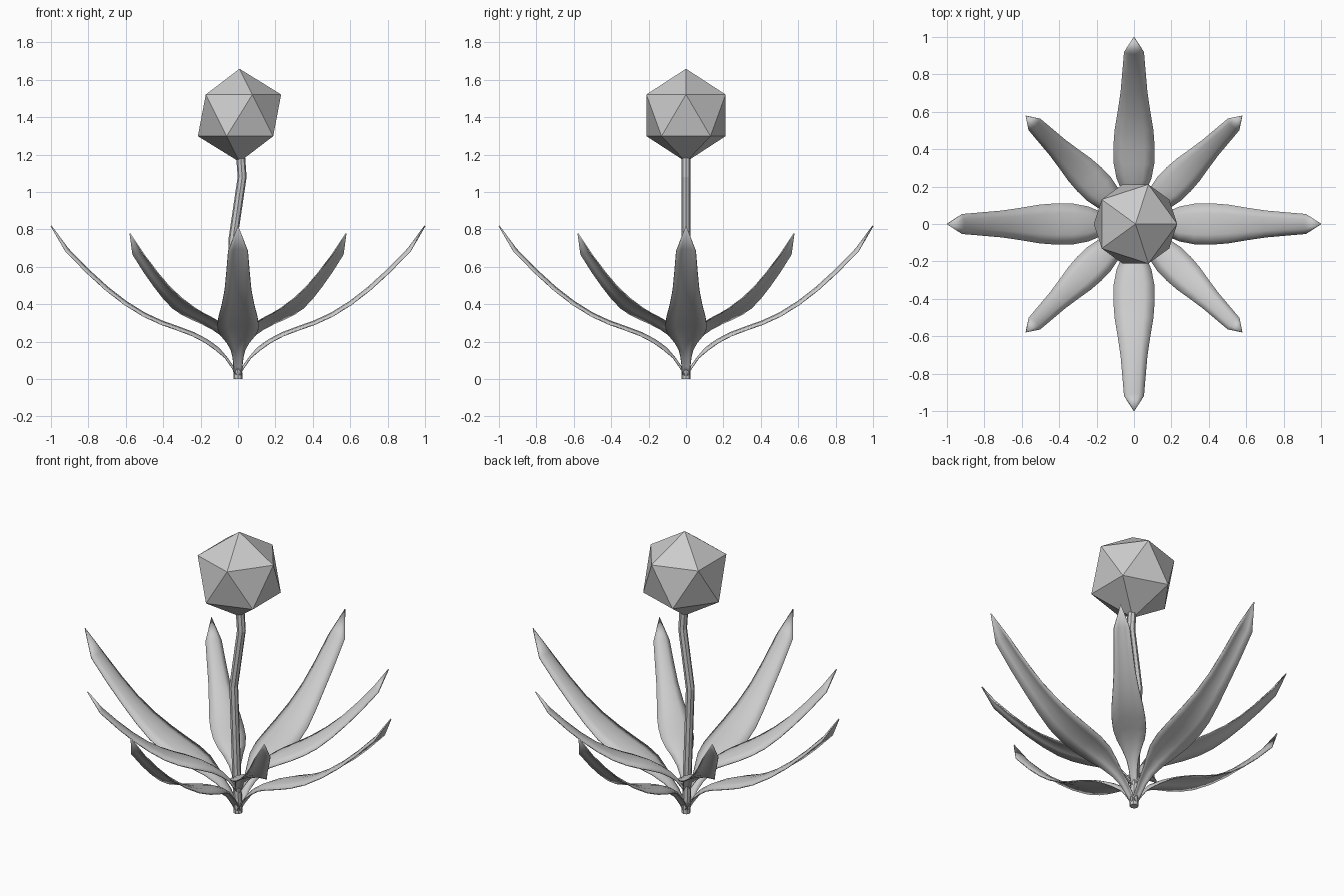
import bpy, bmesh, math
from mathutils import Vector

if "Cube" in bpy.data.objects:
    bpy.data.objects.remove(bpy.data.objects["Cube"])

# Leaf stations: reach, height, half width
STATIONS = [
    (0.00, 0.015, 0.020), (0.03, 0.065, 0.022), (0.065, 0.115, 0.028),
    (0.11, 0.160, 0.038), (0.17, 0.203, 0.062), (0.24, 0.240, 0.092),
    (0.32, 0.270, 0.108), (0.41, 0.302, 0.110), (0.50, 0.343, 0.103),
    (0.60, 0.405, 0.086), (0.70, 0.482, 0.071), (0.80, 0.573, 0.062),
    (0.915, 0.690, 0.052),
]
TIP = (1.0, 0.82)
COLUMNS = (-1, -0.5, 0, 0.5, 1)


def add_leaf(name, angle, scale, lift):
    """Slightly arched leaf blade, growing outward along the given angle."""
    bm = bmesh.new()
    out = Vector((math.cos(angle), math.sin(angle), 0))
    side = Vector((-out.y, out.x, 0))

    def at(r, z):
        return out * r * scale + Vector((0, 0, z * scale + lift))

    path = [at(r, z) for r, z, w in STATIONS] + [at(*TIP)]
    rows = []
    for i, (r, z, w) in enumerate(STATIONS):
        tangent = (path[i + 1] - path[max(i - 1, 0)]).normalized()
        normal = tangent.cross(side)
        arch = 0.008 if i < 3 else 0.018
        rows.append([bm.verts.new(path[i] + side * u * w * scale
                                  + normal * arch * (0.5 - u * u))
                     for u in COLUMNS])
    for a, b in zip(rows, rows[1:]):
        for k in range(len(COLUMNS) - 1):
            bm.faces.new((a[k], b[k], b[k + 1], a[k + 1]))
    tip = bm.verts.new(path[-1])
    for k in range(len(COLUMNS) - 1):
        bm.faces.new((rows[-1][k], tip, rows[-1][k + 1]))
    for f in bm.faces:
        f.smooth = True
    bmesh.ops.recalc_face_normals(bm, faces=bm.faces)
    mesh = bpy.data.meshes.new(name)
    bm.to_mesh(mesh)
    bm.free()
    obj = bpy.data.objects.new(name, mesh)
    bpy.context.collection.objects.link(obj)
    mod = obj.modifiers.new("thickness", 'SOLIDIFY')
    mod.thickness = 0.006
    mod.offset = 0


# Long leaves on the axes, smaller ones higher up the stem between them
for i in range(4):
    add_leaf(f"long_leaf_{i + 1}", i * math.pi / 2, 1.0, 0.0)
    add_leaf(f"short_leaf_{i + 1}", (i + 0.5) * math.pi / 2, 0.818, 0.108)

# Crooked stem
curve = bpy.data.curves.new("stem", 'CURVE')
curve.dimensions = '3D'
curve.bevel_depth = 0.024
curve.bevel_resolution = 2
curve.use_fill_caps = True
points = [(0, 0, 0), (-0.028, 0, 0.74), (0.022, 0, 1.08), (0.012, 0, 1.22)]
spline = curve.splines.new('POLY')
spline.use_smooth = False
spline.points.add(len(points) - 1)
for p, co in zip(spline.points, points):
    p.co = (*co, 1)
stem = bpy.data.objects.new("stem", curve)
bpy.context.collection.objects.link(stem)

# Faceted flower head
bpy.ops.mesh.primitive_ico_sphere_add(subdivisions=1, radius=0.249,
                                      location=(0.008, 0, 1.41))
bpy.context.object.name = "flower_head"
